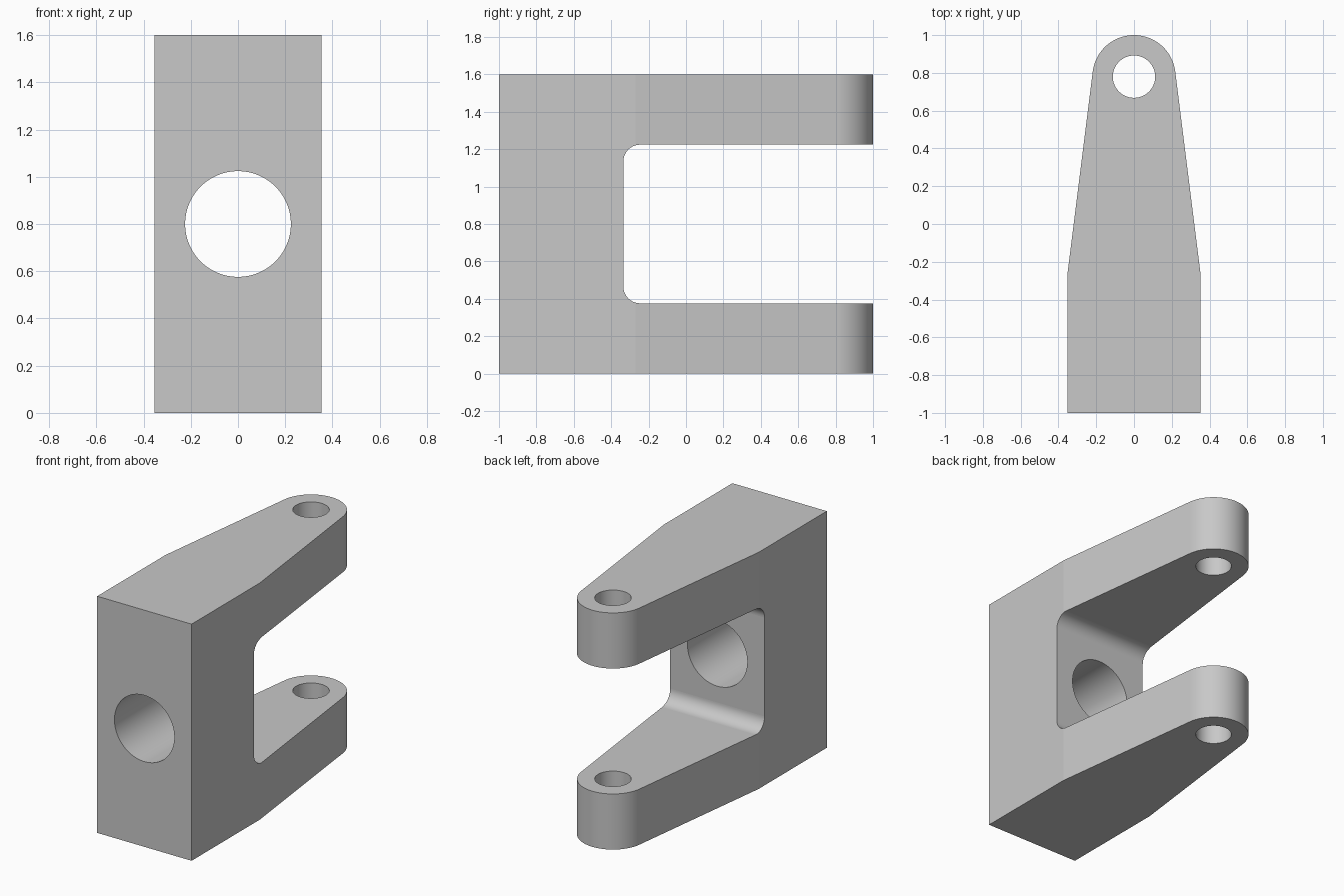
import bpy, bmesh, math
from mathutils import Vector

cube = bpy.data.objects.get("Cube")
if cube:
    bpy.data.objects.remove(cube, do_unlink=True)

HEIGHT, HALF_WIDTH = 1.6, 0.353
MID = HEIGHT / 2


def arc(cx, cy, r, start, end, steps):
    """Points along an arc, angles in degrees."""
    angles = [math.radians(start + (end - start) * i / steps) for i in range(steps + 1)]
    return [(cx + r * math.cos(a), cy + r * math.sin(a)) for a in angles]


def prism(name, outline, place, direction):
    """Extrude a flat outline; place maps its two coordinates into space."""
    bm = bmesh.new()
    face = bm.faces.new([bm.verts.new(place(u, v)) for u, v in outline])
    top = bmesh.ops.extrude_face_region(bm, geom=[face])["geom"]
    bmesh.ops.translate(bm, vec=Vector(direction),
                        verts=[g for g in top if isinstance(g, bmesh.types.BMVert)])
    bmesh.ops.recalc_face_normals(bm, faces=bm.faces)
    mesh = bpy.data.meshes.new(name)
    bm.to_mesh(mesh)
    bm.free()
    obj = bpy.data.objects.new(name, mesh)
    bpy.context.collection.objects.link(obj)
    return obj


# Bracket body: block tapering to a rounded lug
pin_y, lug_r, taper_y = 0.78, 0.22, -0.27
reach = math.hypot(HALF_WIDTH, pin_y - taper_y)
tangent = math.degrees(math.acos(lug_r / reach) - math.atan2(pin_y - taper_y, HALF_WIDTH))
outline = [(-HALF_WIDTH, taper_y), (-HALF_WIDTH, -1), (HALF_WIDTH, -1), (HALF_WIDTH, taper_y)]
outline += arc(0, pin_y, lug_r, tangent, 180 - tangent, 64)
body = prism("clevis_bracket", outline, lambda u, v: (u, v, 0), (0, 0, HEIGHT))

# Slot between the two arms, with filleted inner corners
slot_y, slot_half, fillet = -0.335, 0.424, 0.09
slot = [(1.2, MID - slot_half), (1.2, MID + slot_half)]
slot += arc(slot_y + fillet, MID + slot_half - fillet, fillet, 90, 180, 16)
slot += arc(slot_y + fillet, MID - slot_half + fillet, fillet, 180, 270, 16)

# Cutters: slot, shank bore through the block, pin bore through both arms
cutters = [
    prism("slot_cutter", slot, lambda u, v: (-0.6, u, v), (1.2, 0, 0)),
    prism("shank_bore_cutter", arc(0, MID, 0.224, 0, 360, 96)[:-1],
          lambda u, v: (u, -1.2, v), (0, 1.2, 0)),
    prism("pin_bore_cutter", arc(0, pin_y, 0.112, 0, 360, 64)[:-1],
          lambda u, v: (u, v, -0.2), (0, 0, 2)),
]
bpy.context.view_layer.objects.active = body
for cutter in cutters:
    cutter.hide_render = True
    mod = body.modifiers.new(cutter.name, "BOOLEAN")
    mod.operation, mod.solver, mod.object = "DIFFERENCE", "EXACT", cutter
    bpy.ops.object.modifier_apply(modifier=mod.name)
    bpy.data.objects.remove(cutter, do_unlink=True)

# Smooth curved walls, flat broad faces
bpy.ops.object.select_all(action="DESELECT")
body.select_set(True)
bpy.ops.object.shade_smooth_by_angle(angle=math.radians(30))
for poly in body.data.polygons:
    if poly.area > 0.05:
        poly.use_smooth = False

# Plain grey metal
colour = (0.58, 0.58, 0.58, 1)
metal = bpy.data.materials.new("plain_grey")
metal.use_nodes = True
metal.diffuse_color = colour
metal.node_tree.nodes["Principled BSDF"].inputs["Base Color"].default_value = colour
body.data.materials.clear()
body.data.materials.append(metal)
for poly in body.data.polygons:
    poly.material_index = 0
